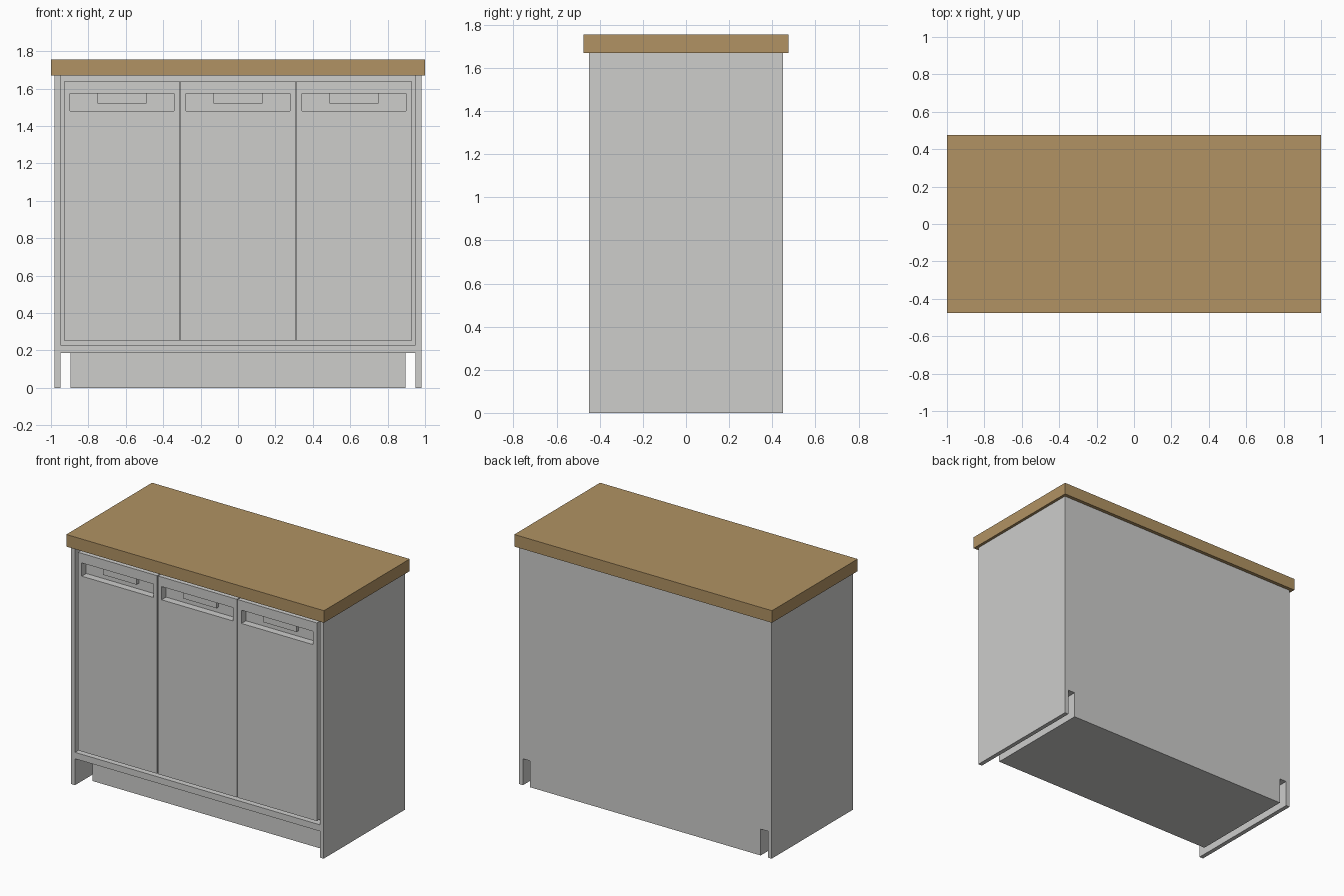
import bpy
import bmesh
from mathutils import Vector

cube = bpy.data.objects.get("Cube")
if cube:
    bpy.data.objects.remove(cube, do_unlink=True)


def material(name, rgb):
    mat = bpy.data.materials.new(name)
    mat.use_nodes = True
    color = (*rgb, 1.0)
    mat.diffuse_color = color
    mat.node_tree.nodes["Principled BSDF"].inputs["Base Color"].default_value = color
    return mat


grey = material("pale grey", (0.61, 0.61, 0.60))
wood = material("warm wood", (0.44, 0.29, 0.125))


def box_mesh(x, y, z):
    """Box from (min, max) pairs."""
    bm = bmesh.new()
    bmesh.ops.create_cube(bm, size=1)
    for v in bm.verts:
        v.co = Vector(span[int(c > 0)] for span, c in zip((x, y, z), v.co))
    return bm


def finish(name, bm, mat):
    bmesh.ops.recalc_face_normals(bm, faces=bm.faces)
    mesh = bpy.data.meshes.new(name)
    bm.to_mesh(mesh)
    bm.free()
    mesh.materials.append(mat)
    obj = bpy.data.objects.new(name, mesh)
    bpy.context.collection.objects.link(obj)
    return obj


def box(name, x, y, z, mat=grey):
    return finish(name, box_mesh(x, y, z), mat)


FRONT, BACK = -0.45, 0.45
UNDER, TOP = 0.185, 1.67

# Worktop, side panels, body and plinth
box("worktop", (-1, 1), (-0.475, 0.475), (TOP, 1.755), wood)
box("right_panel", (-0.98, -0.95), (FRONT, BACK), (0, TOP))
box("left_panel", (0.95, 0.98), (FRONT, BACK), (0, TOP))
box("cabinet_body", (-0.95, 0.95), (-0.39, BACK), (UNDER, TOP))
box("base_board", (-0.95, 0.95), (FRONT, -0.39), (UNDER, 0.23))
box("plinth", (-0.895, 0.895), (-0.335, BACK), (0, UNDER))


def door(name, cx):
    """Door with a recessed grip pocket."""
    bm = box_mesh((cx - 0.307, cx + 0.307), (FRONT, -0.39), (0.25, 1.64))
    px, pz = (cx - 0.278, cx + 0.278), (1.48, 1.573)
    cuts = [((x, 0, 0), (1, 0, 0)) for x in px] + [((0, 0, z), (0, 0, 1)) for z in pz]
    for co, no in cuts:
        bmesh.ops.bisect_plane(bm, geom=bm.verts[:] + bm.edges[:] + bm.faces[:],
                               plane_co=co, plane_no=no)
    centre = Vector((cx, FRONT, sum(pz) / 2))
    pocket = min(bm.faces, key=lambda f: (f.calc_center_median() - centre).length)
    pushed = bmesh.ops.extrude_discrete_faces(bm, faces=[pocket])["faces"][0]
    bmesh.ops.translate(bm, verts=pushed.verts, vec=(0, 0.05, 0))
    return finish(name, bm, grey)


# Three doors, each with a pull inside its pocket
for side, cx in (("right", -0.62), ("middle", 0), ("left", 0.62)):
    door(side + "_door", cx)
    box(side + "_pull", (cx - 0.13, cx + 0.13), (-0.425, -0.4), (1.52, 1.573))
